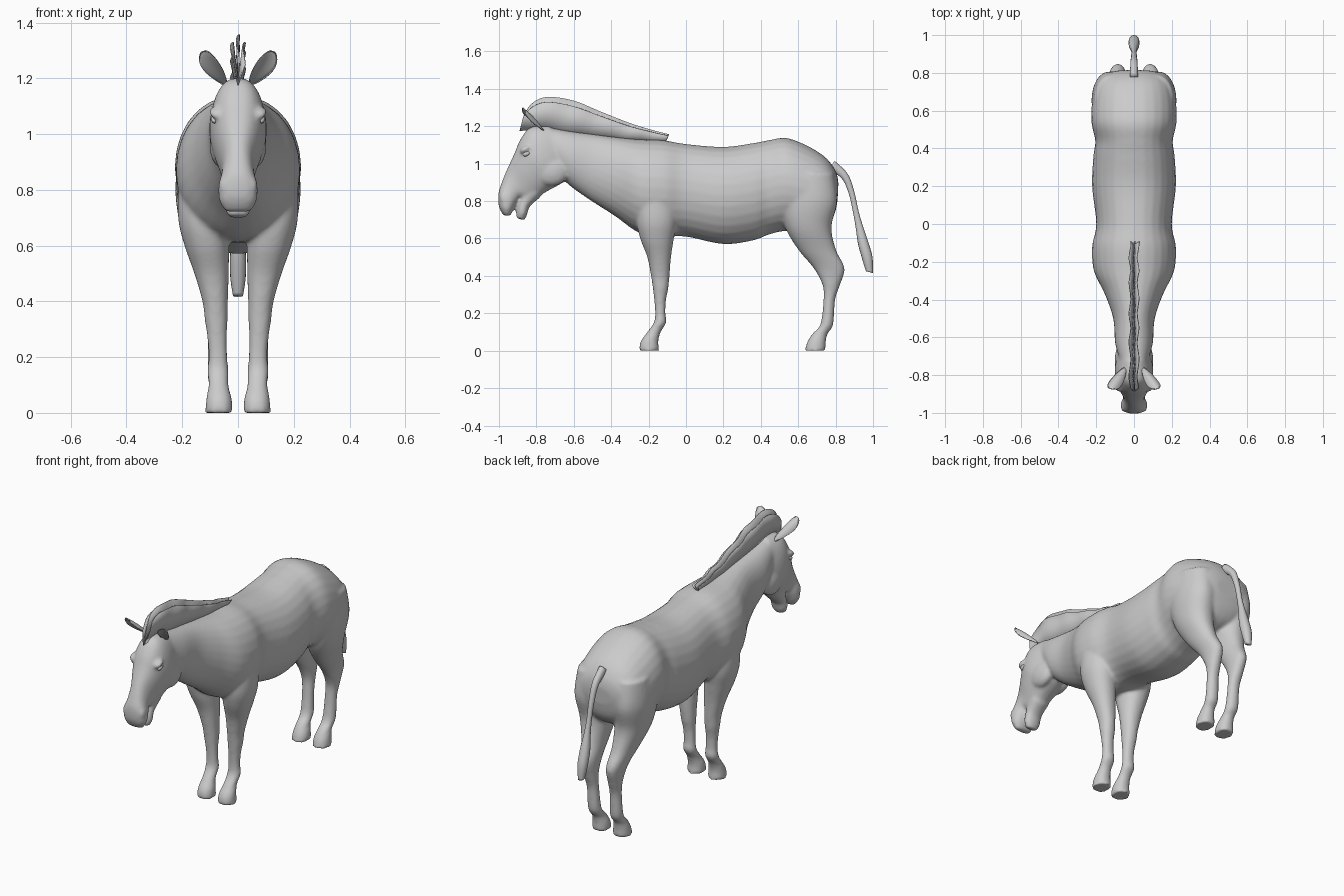
import bpy, bmesh, math
from mathutils import Vector, Matrix

cube = bpy.data.objects.get("Cube")
if cube:
    bpy.data.objects.remove(cube, do_unlink=True)

grey = bpy.data.materials.new("plain grey")
grey.use_nodes = True
colour = (0.6, 0.6, 0.6, 1)
grey.diffuse_color = colour
for node in grey.node_tree.nodes:
    if node.type == 'BSDF_PRINCIPLED':
        node.inputs["Base Color"].default_value = colour


def finish(bm, name, smooth=True):
    """Turn a bmesh into a named object with the shared material."""
    bmesh.ops.recalc_face_normals(bm, faces=bm.faces)
    mesh = bpy.data.meshes.new(name)
    bm.to_mesh(mesh)
    bm.free()
    mesh.materials.append(grey)
    for poly in mesh.polygons:
        poly.use_smooth = smooth
    obj = bpy.data.objects.new(name, mesh)
    bpy.context.collection.objects.link(obj)
    return obj


def refine(rows, steps=5):
    """Smoothly interpolate rows of numbers (Catmull-Rom)."""
    out = []
    last = len(rows) - 1
    for i in range(last):
        a, b, c, d = rows[max(i - 1, 0)], rows[i], rows[i + 1], rows[min(i + 2, last)]
        for k in range(steps):
            t = k / steps
            out.append([q + t * (r - p + t * (2 * p - 5 * q + 4 * r - s + t * (3 * (q - r) + s - p))) / 2
                        for p, q, r, s in zip(a, b, c, d)])
    return out + [list(rows[last])]


def loft(bm, rows, side=0, square=0.9, sides=28):
    """Closed tube; each row is y, z of one edge, y, z of the other, half width, centre x."""
    previous = first = None
    for y0, z0, y1, z1, half, centre in refine(rows):
        ring = []
        for k in range(sides):
            angle = math.tau * k / sides
            c, s = math.cos(angle), math.sin(angle)
            s = math.copysign(abs(s) ** square, s)
            ring.append(bm.verts.new((side * centre + half * s,
                                      (y0 + y1 + c * (y0 - y1)) / 2,
                                      (z0 + z1 + c * (z0 - z1)) / 2)))
        if previous:
            for k in range(sides):
                j = (k + 1) % sides
                bm.faces.new((previous[k], previous[j], ring[j], ring[k]))
        else:
            first = ring
        previous = ring
    bm.faces.new(first[::-1])
    bm.faces.new(previous)


def ellipsoid(bm, place, size, turn=0):
    matrix = (Matrix.Translation(place) @ Matrix.Rotation(turn, 4, 'X')
              @ Matrix.Diagonal((*size, 1)))
    return bmesh.ops.create_uvsphere(bm, u_segments=24, v_segments=14, radius=1, matrix=matrix)["verts"]


# Neck, barrel and rump: top y, z, bottom y, z, half width
trunk = [
    (-.76, 1.2, -.67, .95, .075), (-.63, 1.175, -.63, .89, .1), (-.48, 1.155, -.52, .81, .11),
    (-.36, 1.14, -.38, .72, .155), (-.25, 1.13, -.25, .63, .212), (-.12, 1.125, -.12, .61, .222),
    (0, 1.105, 0, .61, .2), (.2, 1.09, .2, .57, .222), (.36, 1.11, .36, .59, .215),
    (.44, 1.125, .44, .62, .205), (.54, 1.137, .53, .64, .225), (.66, 1.09, .64, .63, .222),
    (.75, 1.03, .74, .66, .2), (.8, .96, .79, .72, .15), (.815, .9, .81, .8, .08)]

# Skull and upper muzzle: front y, z, rear y, z, half width
head = [
    (-.73, 1.2, -.6, .97, .07), (-.83, 1.195, -.645, .91, .095), (-.885, 1.13, -.69, .88, .102),
    (-.92, 1.05, -.755, .845, .086), (-.957, .97, -.82, .8, .062), (-.985, .9, -.88, .82, .058),
    (-1.003, .84, -.905, .79, .07), (-1, .77, -.922, .755, .068), (-.975, .722, -.94, .72, .045)]

lower_jaw = [
    (-.84, .9, -.78, .82, .06), (-.885, .82, -.835, .77, .05),
    (-.905, .76, -.85, .725, .05), (-.908, .71, -.865, .697, .035)]

# Legs: height, front y, back y, half width, centre x
front_leg = [
    (.85, -.26, -.06, .088, .125), (.7, -.265, -.05, .09, .125), (.6, -.245, -.065, .08, .112),
    (.5, -.207, -.08, .062, .095), (.4, -.187, -.088, .046, .082), (.33, -.177, -.095, .041, .078),
    (.27, -.17, -.107, .035, .075), (.2, -.165, -.11, .034, .072), (.15, -.172, -.106, .038, .072),
    (.1, -.207, -.135, .036, .07), (.05, -.242, -.148, .046, .068), (0, -.252, -.143, .05, .068)]
hind_leg = [
    (.95, .52, .79, .1, .11), (.8, .5, .808, .1, .125), (.66, .53, .778, .09, .115),
    (.54, .6, .802, .064, .1), (.44, .683, .848, .047, .086), (.35, .73, .823, .038, .08),
    (.27, .735, .797, .034, .075), (.14, .718, .787, .037, .072), (.09, .675, .757, .036, .07),
    (.045, .648, .747, .046, .068), (0, .635, .747, .05, .068)]

# Fuse the solid body parts into one smooth skin
bm = bmesh.new()
for rows, square in ((trunk, 0.9), (head, 0.8), (lower_jaw, 0.9)):
    loft(bm, [row + (0,) for row in rows], square=square)
for side in (1, -1):
    for leg in (front_leg, hind_leg):
        loft(bm, [(f, z, b, z, half, x) for z, f, b, half, x in leg], side)
    ellipsoid(bm, (side * .078, -.86, 1.078), (.026, .034, .016), .5)       # brow
    ellipsoid(bm, (side * .06, -.72, .96), (.042, .09, .08))                # cheek
    ellipsoid(bm, (side * .05, -.975, .815), (.02, .02, .032))              # nostril flare
source = finish(bm, "body_source")
remesh = source.modifiers.new("fuse", 'REMESH')
remesh.mode = 'VOXEL'
remesh.voxel_size = 0.009
remesh.use_smooth_shade = True
soften = source.modifiers.new("soften", 'SMOOTH')
soften.factor = 0.5
soften.iterations = 8
graph = bpy.context.evaluated_depsgraph_get()
skin = bpy.data.meshes.new_from_object(source.evaluated_get(graph))
bpy.data.objects.remove(source, do_unlink=True)
skin.name = "body"
skin.materials.clear()
skin.materials.append(grey)
for poly in skin.polygons:
    poly.use_smooth = True
bpy.context.collection.objects.link(bpy.data.objects.new("body", skin))

for side, label in ((1, "left"), (-1, "right")):
    # Eyeball between the lids
    bm = bmesh.new()
    ellipsoid(bm, (side * .083, -.852, 1.053), (.014, .021, .013), .4)
    finish(bm, label + "_eye")

    # Cupped leaf-shaped ear opening forward
    along = Vector((side * .08, -.11, .12)).normalized()
    facing = Vector((side * .35, -1, -.1))
    facing = (facing - along * facing.dot(along)).normalized()
    across = along.cross(facing)
    centre = Vector((side * .085, -.818, 1.235))
    bm = bmesh.new()
    for v in ellipsoid(bm, (0, 0, 0), (.033, .012, .092)):
        x, n, t = v.co
        x *= 1 + 4 * t
        cup = 14 * x * x - (.008 if n > 0 else 0)
        v.co = centre + across * x + facing * (n + cup) + along * t
    finish(bm, label + "_ear")

# Upright mane: root y, z and tip y, z along the crest
crest = refine([
    (-.89, 1.175, -.865, 1.265), (-.84, 1.18, -.82, 1.325), (-.77, 1.185, -.74, 1.357),
    (-.65, 1.16, -.6, 1.337), (-.5, 1.145, -.46, 1.28), (-.35, 1.125, -.3, 1.217),
    (-.2, 1.115, -.18, 1.18), (-.11, 1.11, -.09, 1.157)])
for name, lean, height in (("centre", 0, 1), ("left", .022, .84), ("right", -.022, .84)):
    bm = bmesh.new()
    columns = []
    for y0, z0, y1, z1 in crest:
        wave = .005 * math.sin(40 * y0)
        columns.append([bm.verts.new((t * (lean + wave), y0 + (y1 - y0) * t * height,
                                      z0 + (z1 - z0) * t * height)) for t in (0, .5, 1)])
    for a, b in zip(columns, columns[1:]):
        for k in range(2):
            bm.faces.new((a[k], a[k + 1], b[k + 1], b[k]))
    sheet = finish(bm, "mane_" + name)
    solid = sheet.modifiers.new("thickness", 'SOLIDIFY')
    solid.thickness = .004
    solid.offset = 0

# Tail with a tufted end
bm = bmesh.new()
loft(bm, [row + (0,) for row in (
    (.76, .97, .795, 1.015, .022), (.833, .92, .865, .945, .019), (.87, .84, .9, .85, .016),
    (.893, .74, .923, .745, .014), (.907, .66, .945, .67, .018), (.92, .57, .975, .58, .028),
    (.945, .48, .997, .5, .028), (.962, .425, 1, .415, .018))], sides=16)
finish(bm, "tail")
